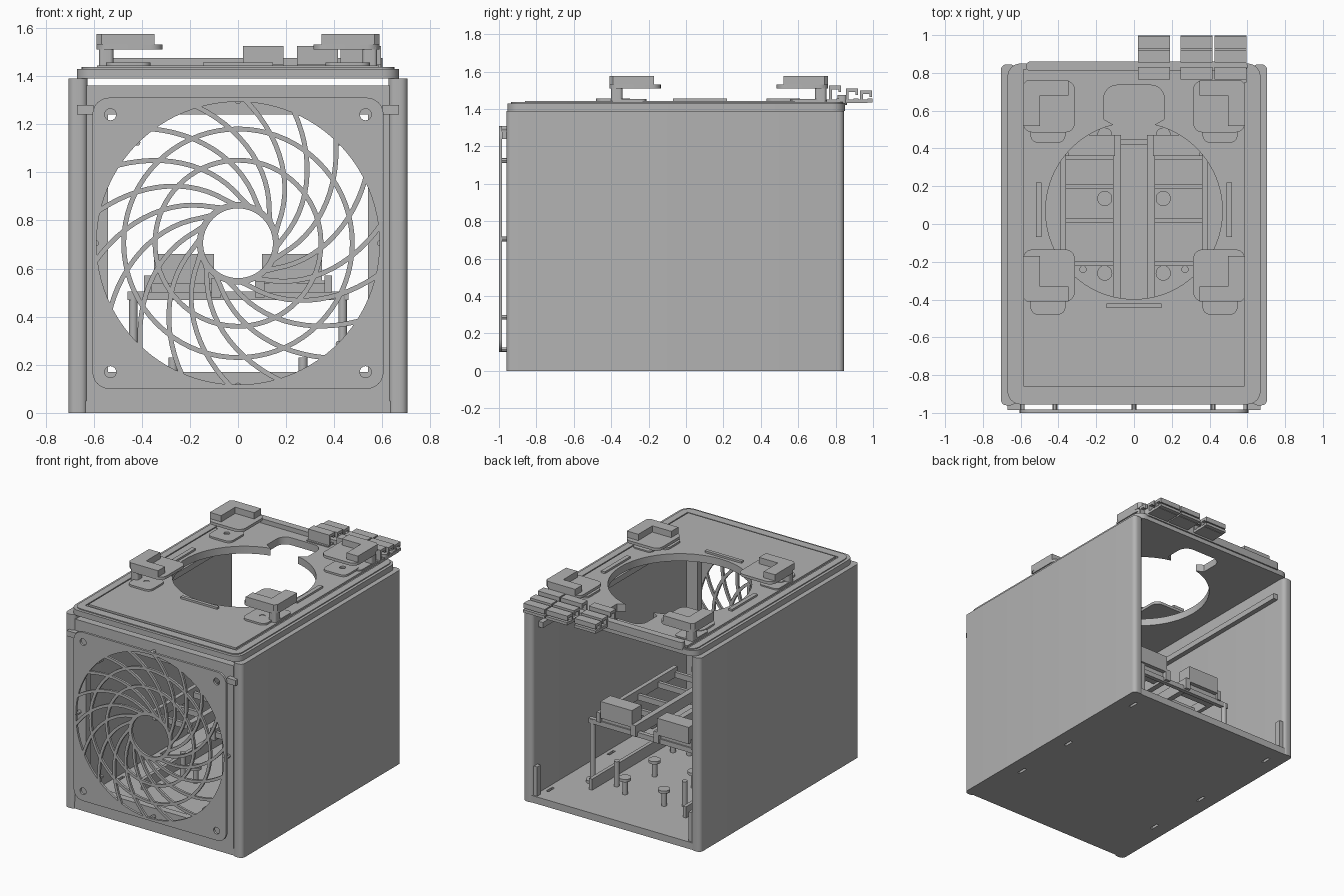
import bpy
from math import sin, cos, pi, radians, sqrt
from mathutils import Matrix

cube = bpy.data.objects.get("Cube")
if cube:
    bpy.data.objects.remove(cube)

grey = bpy.data.materials.new("plain grey")
grey.use_nodes = True
grey.diffuse_color = (0.45, 0.45, 0.45, 1)
grey.node_tree.nodes["Principled BSDF"].inputs["Base Color"].default_value = (0.45, 0.45, 0.45, 1)


def rect(x0, x1, y0, y1, r=0.0):
    """Rectangle outline with optional rounded corners."""
    if r == 0:
        return [(x0, y0), (x1, y0), (x1, y1), (x0, y1)]
    pts = []
    for i, (cx, cy) in enumerate([(x1 - r, y1 - r), (x0 + r, y1 - r), (x0 + r, y0 + r), (x1 - r, y0 + r)]):
        for k in range(7):
            a = (i + k / 6) * pi / 2
            pts.append((cx + r * cos(a), cy + r * sin(a)))
    return pts


def circle(cx, cy, r, n=24):
    return [(cx + r * cos(2 * pi * i / n), cy + r * sin(2 * pi * i / n)) for i in range(n)]


def prism(name, outlines, lo, hi, axis="Z"):
    """Extrude outlines (first is outer, others are holes) along an axis."""
    cu = bpy.data.curves.new(name, "CURVE")
    cu.dimensions = "2D"
    cu.fill_mode = "BOTH"
    cu.extrude = (hi - lo) / 2
    for pts in outlines:
        sp = cu.splines.new("POLY")
        sp.points.add(len(pts) - 1)
        for p, (u, v) in zip(sp.points, pts):
            p.co = (u, v, 0, 1)
        sp.use_cyclic_u = True
    tmp = bpy.data.objects.new(name + "_outline", cu)
    bpy.context.scene.collection.objects.link(tmp)
    me = bpy.data.meshes.new_from_object(tmp.evaluated_get(bpy.context.evaluated_depsgraph_get()))
    bpy.data.objects.remove(tmp)
    mid = (lo + hi) / 2
    if axis == "Z":
        me.transform(Matrix.Translation((0, 0, mid)))
    elif axis == "Y":   # outline is (x, z)
        me.transform(Matrix.Translation((0, mid, 0)) @ Matrix.Rotation(pi / 2, 4, "X"))
    else:               # outline is (y, z)
        me.transform(Matrix(((0, 0, 1, mid), (1, 0, 0, 0), (0, 1, 0, 0), (0, 0, 0, 1))))
    me.materials.clear()
    me.materials.append(grey)
    for p in me.polygons:
        p.material_index = 0
    ob = bpy.data.objects.new(name, me)
    bpy.context.scene.collection.objects.link(ob)
    return ob


def box(name, x0, x1, y0, y1, z0, z1):
    return prism(name, [rect(min(x0, x1), max(x0, x1), y0, y1)], z0, z1)


def peg(name, x, y, r, z0, z1):
    return prism(name, [circle(x, y, r)], z0, z1)


SIDES = ((-1, "right"), (1, "left"))

# Case: slotted floor, two side walls, front frame with a square opening
slots = [rect(s * 0.59 - 0.01, s * 0.59 + 0.01, y, y + 0.07) for s, _ in SIDES for y in (-0.52, -0.03, 0.66)]
prism("floor", [rect(-0.69, 0.69, -0.95, 0.84)] + slots, 0, 0.05)
for s, side in SIDES:
    a, b = sorted((s * 0.705, s * 0.625))
    prism(side + "_wall", [rect(a, b, -0.96, 0.845, 0.03)], 0, 1.39)
    box(side + "_lid_rail", s * 0.63, s * 0.59, -0.93, 0.78, 1.24, 1.28)
    box(side + "_front_tab", s * 0.67, s * 0.6, -0.985, -0.95, 1.24, 1.28)
    box(side + "_back_stop", s * 0.64, s * 0.6, 0.79, 0.83, 0.04, 0.26)
prism("front_frame", [rect(-0.63, 0.63, 0.04, 1.36), rect(-0.54, 0.54, 0.17, 1.24)], -0.95, -0.9, "Y")

# Fan guard: plate, rings and swept arms
CZ = 0.705
screws = [circle(sx * 0.53, CZ + sz * 0.535, 0.024) for sx in (-1, 1) for sz in (-1, 1)]
prism("guard_plate", [rect(-0.605, 0.605, 0.1, 1.31, 0.07), circle(0, CZ, 0.588, 96)] + screws, -1, -0.983, "Y")
for r, w in ((0.158, 0.026), (0.345, 0.02), (0.475, 0.02)):
    prism("guard_ring", [circle(0, CZ, r + w / 2, 72), circle(0, CZ, r - w / 2, 72)], -1, -0.983, "Y")
ARMS, STEPS = 18, 14
for i in range(ARMS):
    mid = []
    for k in range(STEPS + 1):
        t = k / STEPS
        r = 0.155 + 0.44 * t
        a = radians(90 + 77 * t ** 0.6) + 2 * pi * i / ARMS
        mid.append((r * cos(a), CZ + r * sin(a)))
    edge = [[], []]
    for k, (u, v) in enumerate(mid):
        p, q = mid[max(k - 1, 0)], mid[min(k + 1, STEPS)]
        du, dv = q[0] - p[0], q[1] - p[1]
        n = 0.01 / sqrt(du * du + dv * dv)
        edge[0].append((u - dv * n, v + du * n))
        edge[1].append((u + dv * n, v - du * n))
    prism("guard_arm", [edge[0] + edge[1][::-1]], -1, -0.984, "Y")
for i in range(8):
    a = i * pi / 4
    prism("guard_spacer", [circle(0.592 * cos(a), CZ + 0.592 * sin(a), 0.013, 12)], -0.99, -0.945, "Y")

# Lid: round opening with a lobe at the back, raised panel
def opening(grow):
    pts = [p for p in circle(0, 0.07, 0.468 + grow, 96) if not (abs(p[0]) < 0.15 and p[1] > 0.07)]
    pts.sort(key=lambda p: (-p[0] if p[1] > 0.07 else 2 + p[0]))
    lobe = [p for p in rect(-0.16, 0.16, 0.3, 0.735, 0.07) if p[1] > 0.6]
    right = [p for p in pts if p[1] > 0.07 and p[0] > 0]
    rest = [p for p in pts if p not in right]
    return right + [(0.11, 0.525), (0.16, 0.555)] + lobe + [(-0.16, 0.555), (-0.11, 0.525)] + rest


prism("lid", [rect(-0.67, 0.67, -0.955, 0.85, 0.07), opening(0)], 1.39, 1.43)
prism("lid_panel", [rect(-0.585, 0.585, -0.86, 0.82), opening(0)], 1.43, 1.443)
prism("lid_rim", [rect(-0.65, 0.65, -0.935, 0.84, 0.06), rect(-0.6, 0.6, -0.875, 0.83)], 1.43, 1.437)
prism("back_ridge", [rect(-0.57, 0.6, 0.81, 0.86, 0.02)], 1.42, 1.475)
for s, side in SIDES:
    box(side + "_lid_bar", s * 0.49, s * 0.52, -0.07, 0.22, 1.44, 1.457)
box("front_lid_bar", -0.145, 0.145, -0.445, -0.42, 1.44, 1.457)

# Corner holders: foot, post, tray and L-shaped lip
for s, side in SIDES:
    for place, y, d, f0, f1 in (("front", -0.41, 1, -0.48, -0.3), ("back", 0.76, -1, 0.43, 0.61)):
        name = side + "_" + place + "_holder_"
        x = s * 0.588

        def span(x0, x1, y0, y1, r=0.0):
            xs = sorted((x - s * x0, x - s * x1))
            ys = sorted((y + d * y0, y + d * y1))
            return rect(*xs, *ys, r)

        prism(name + "foot", [span(0.04, 0.225, d * (f0 - y), d * (f1 - y), 0.04),
                              circle(s * 0.46, f0 + 0.1, 0.02)], 1.44, 1.456)
        prism(name + "post", [span(0.01, 0.07, 0.01, 0.07, 0.015)], 1.44, 1.52)
        prism(name + "post_base", [span(0.01, 0.16, 0.01, 0.2, 0.03)], 1.44, 1.452)
        prism(name + "tray", [span(0, 0.275, 0, 0.275, 0.05)], 1.51, 1.53)
        lip = [(0, 0.02), (0.02, 0), (0.24, 0), (0.24, 0.08), (0.09, 0.08), (0.09, 0.24), (0, 0.24)]
        prism(name + "lip", [[(x - s * u, y + d * v) for u, v in lip]], 1.53, 1.575)

# Cable clips: three stepped hooks in each of three rows
for x0 in (0.02, 0.245, 0.425):
    x1 = x0 + 0.17
    box("clip_base", x0, x1, 0.75, 0.97, 1.432, 1.45)
    for y, top in ((0.765, 1.525), (0.855, 1.51), (0.93, 1.5)):
        hook = [(0, 1.435), (0.015, 1.435), (0.015, top - 0.02), (0.05, top - 0.02), (0.05, top - 0.035),
                (0.065, top - 0.035), (0.065, top), (0, top)]
        prism("clip_hook", [[(y + u, v) for u, v in hook]], x0, x1, "X")
        box("clip_toe", x0, x1, y + 0.04, y + 0.068, 1.435, 1.455)

# Raised inner rack: legs, rails, cross bars and connector blocks
box("rack_back_beam", -0.46, 0.46, 0.42, 0.45, 0.47, 0.505)
for s, side in SIDES:
    peg(side + "_rack_leg", s * 0.435, 0.435, 0.018, 0.04, 0.5)
    peg(side + "_leg_base", s * 0.435, 0.435, 0.045, 0.05, 0.07)
    box(side + "_floor_beam", s * 0.36, s * 0.385, -0.55, 0.55, 0.04, 0.13)
    box(side + "_outer_rail", s * 0.36, s * 0.39, -0.42, 0.46, 0.5, 0.57)
    box(side + "_inner_rail", s * 0.07, s * 0.11, -0.42, 0.47, 0.48, 0.56)
    for y in (-0.4, -0.21, 0.02, 0.2, 0.35):
        box(side + "_cross_bar", s * 0.08, s * 0.37, y - 0.012, y + 0.012, 0.5, 0.54)
    box(side + "_connector", s * 0.1, s * 0.35, 0.36, 0.47, 0.54, 0.66)
    box(side + "_connector_shelf", s * 0.09, s * 0.39, 0.36, 0.44, 0.5, 0.55)

    # Floor stand-offs
    for y in (-0.26, 0.135, 0.47):
        peg(side + "_standoff", s * 0.155, y, 0.018, 0.04, 0.16)
        peg(side + "_standoff_head", s * 0.155, y, 0.04, 0.15, 0.17)
    for y in (-0.24, 0.4):
        peg(side + "_pin", s * 0.27, y, 0.019, 0.04, 0.23)

# Smooth the round sides, keep edges sharp
bpy.ops.object.select_all(action="DESELECT")
for ob in bpy.context.scene.objects:
    if ob.type == "MESH":
        ob.select_set(True)
        bpy.context.view_layer.objects.active = ob
bpy.ops.object.shade_smooth_by_angle(angle=radians(30))
